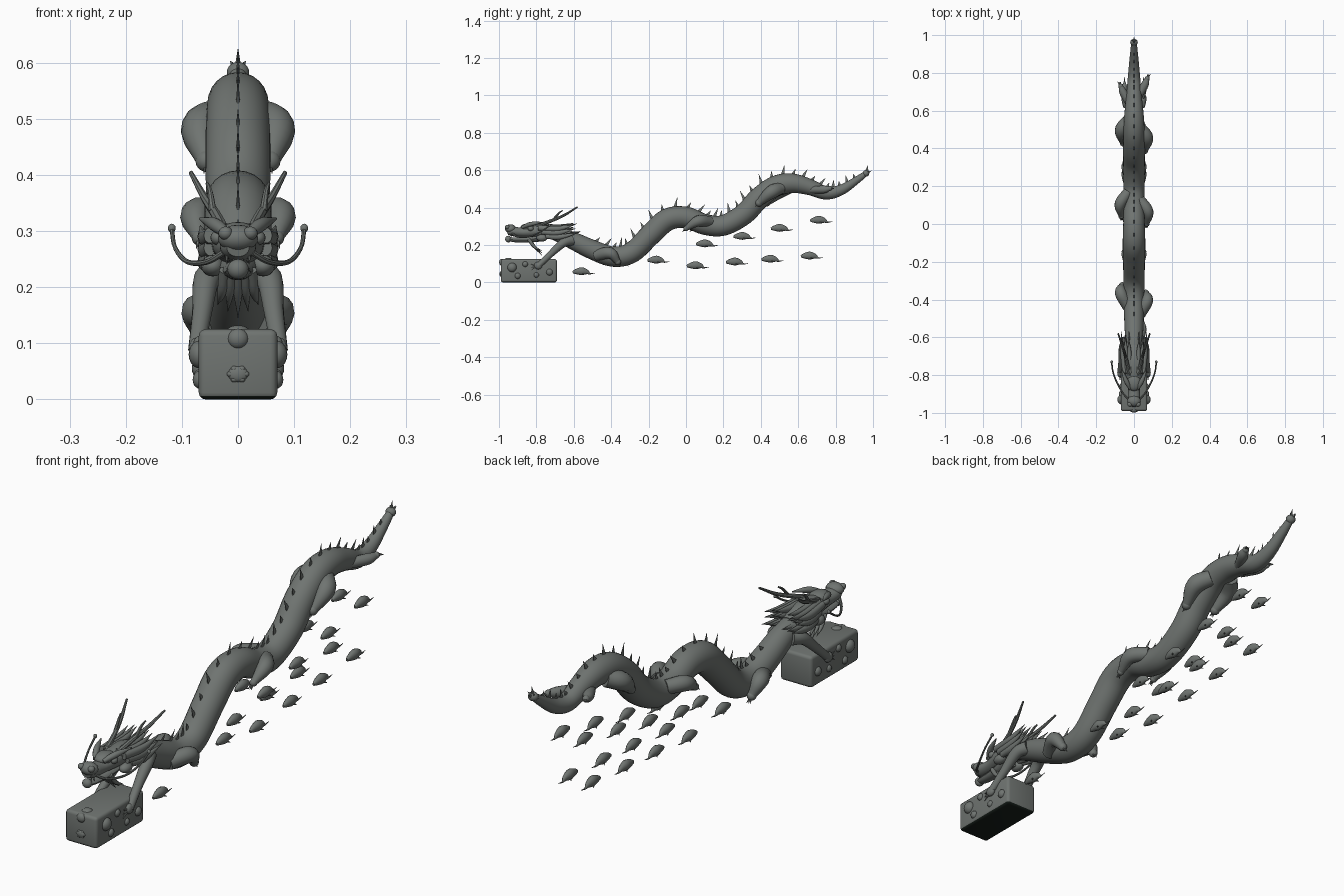
import bpy, bmesh, math, random
from mathutils import Vector, Matrix

random.seed(4)
cube = bpy.data.objects.get("Cube")
if cube:
    bpy.data.objects.remove(cube)


def material(name, colour):
    mat = bpy.data.materials.new(name)
    mat.use_nodes = True
    mat.diffuse_color = colour
    mat.node_tree.nodes["Principled BSDF"].inputs["Base Color"].default_value = colour
    return mat


stone = material("grey green stone", (0.16, 0.175, 0.165, 1))
dark = material("blackish green", (0.008, 0.013, 0.01, 1))
UP = Vector((0, 0, 1))


def finish(name, bm, angle=40):
    bmesh.ops.recalc_face_normals(bm, faces=bm.faces)
    mesh = bpy.data.meshes.new(name)
    bm.to_mesh(mesh)
    bm.free()
    mesh.materials.append(stone)
    obj = bpy.data.objects.new(name, mesh)
    bpy.context.collection.objects.link(obj)
    bpy.ops.object.select_all(action='DESELECT')
    obj.select_set(True)
    bpy.context.view_layer.objects.active = obj
    bpy.ops.object.shade_smooth_by_angle(angle=math.radians(angle))
    return obj


def smooth_path(points, steps):
    """Catmull-Rom samples; the last component of each point is the radius."""
    pts = [Vector(p) for p in points]
    pts = [pts[0] * 2 - pts[1]] + pts + [pts[-1] * 2 - pts[-2]]
    out = []
    for a, b, c, d in zip(pts, pts[1:], pts[2:], pts[3:]):
        for i in range(steps):
            t = i / steps
            out.append((b * 2 + (c - a) * t + (a * 2 - b * 5 + c * 4 - d) * t * t
                        + (b * 3 - a - c * 3 + d) * t ** 3) / 2)
    return out + [pts[-2]]


def tube(bm, points, steps=4, sides=12, wide=1, tall=1):
    path = smooth_path(points, steps)
    rings, last = [], None
    for i, p in enumerate(path):
        ahead = (path[min(i + 1, len(path) - 1)] - path[max(i - 1, 0)]).xyz.normalized()
        side = ahead.cross(UP)
        side = side.normalized() if side.length > 0.01 else Vector((1, 0, 0))
        if last and side.dot(last) < 0:
            side.negate()
        last = side
        top = side.cross(ahead)
        r = max(p.w, 0.0006)
        ring = []
        for k in range(sides):
            a = math.tau * k / sides
            ring.append(bm.verts.new(p.xyz + side * (r * wide * math.cos(a))
                                     + top * (r * tall * math.sin(a))))
        rings.append(ring)
    for lower, upper in zip(rings, rings[1:]):
        for k in range(sides):
            n = (k + 1) % sides
            bm.faces.new((lower[k], lower[n], upper[n], upper[k]))
    bm.faces.new(rings[0])
    bm.faces.new(rings[-1])


def ball(bm, centre, size):
    matrix = Matrix.Translation(centre) @ Matrix.Diagonal((*size, 1))
    bmesh.ops.create_uvsphere(bm, u_segments=16, v_segments=10, radius=1, matrix=matrix)


def spike(bm, base, direction, radius, wide=1):
    base, tip = Vector(base), Vector(base) + Vector(direction)
    tube(bm, [(*base, radius), (*tip, 0)], steps=1, sides=6, wide=wide)


# Winding body: y, z, radius
spine = [(-.72, .265, .03), (-.62, .23, .045), (-.5, .175, .052), (-.39, .138, .054),
         (-.29, .16, .056), (-.19, .255, .058), (-.1, .335, .06), (0, .348, .057),
         (.1, .31, .055), (.2, .305, .055), (.31, .365, .057), (.39, .45, .058),
         (.48, .515, .056), (.57, .53, .052), (.66, .51, .043), (.75, .478, .035),
         (.83, .495, .028), (.91, .545, .02), (.965, .585, .014)]
spine = [(0, *p) for p in spine]
bm = bmesh.new()
tube(bm, spine, steps=6, sides=24)
finish("body", bm)

# Row of back spines, leaning to the tail
bm = bmesh.new()
path = smooth_path(spine, 2)
for i in range(4, len(path) - 2):
    p = path[i]
    along = (path[i + 1] - path[i - 1]).xyz.normalized()
    normal = Vector((1, 0, 0)).cross(along)
    height = 0.046 if i % 2 else 0.03
    height *= 0.6 + p.w * 8
    spike(bm, p.xyz + normal * (p.w - 0.005), (normal + along * 0.35) * height,
          0.011, wide=0.32)
finish("back_spines", bm, 30)

# Tail tuft
bm = bmesh.new()
ball(bm, (0, .962, .583), (.02, .018, .018))
for x, y, z in [(0, .01, .042), (.014, .015, .02), (-.014, .015, .02), (0, .03, .014)]:
    spike(bm, (0, .962, .583), (x, y, z), .012, wide=.6)
finish("tail_tuft", bm)

# Four pairs of legs: path of x, y, z, radius
legs = {
    "first": [(.03, -.46, .145, .03), (.07, -.385, .157, .031), (.062, -.345, .11, .016)],
    "second": [(.03, .15, .325, .028), (.073, .085, .328, .03), (.068, .02, .288, .013)],
    "third": [(.03, .53, .505, .032), (.066, .475, .482, .036), (.056, .41, .425, .018)],
    "fourth": [(.02, .65, .495, .02), (.056, .715, .497, .021), (.07, .75, .503, .012)],
}
for label, points in legs.items():
    for side, word in ((1, "left"), (-1, "right")):
        shift = -0.02 * side
        if label == "fourth":
            shift = -shift
        leg = [(x * side, y + shift, z, r) for x, y, z, r in points]
        bm = bmesh.new()
        tube(bm, leg, steps=6, sides=14)
        knee, foot = Vector(leg[1]), Vector(leg[2])
        toes = (foot - knee).xyz.normalized()
        ball(bm, foot.xyz, [foot.w * 1.1] * 3)
        for spread in (-1, 0, 1):
            fan = Vector((spread * .3, 0, -.2))
            spike(bm, foot.xyz, (toes + fan) * .026, .007)
        finish(f"{label}_leg_{word}", bm)

# Treasure chest with a dark underside
bm = bmesh.new()
bmesh.ops.create_cube(bm, size=1, matrix=Matrix.Translation((0, -.84, .0625))
                      @ Matrix.Diagonal((.14, .3, .125, 1)))
bmesh.ops.bevel(bm, geom=bm.edges[:], offset=.012, segments=3, affect='EDGES', profile=.5)
chest = finish("chest", bm)
chest.data.materials.append(dark)
for face in chest.data.polygons:
    if face.center.z < .006:
        face.material_index = 1

# Studs on the chest
bm = bmesh.new()
for side in (-1, 1):
    for y, z, r in [(-.93, .08, .025), (-.86, .098, .015), (-.9, .035, .016),
                    (-.73, .055, .018), (-.8, .04, .014)]:
        ball(bm, (side * .068, y, z), (r * .8, r, r))
ball(bm, (0, -.985, .108), (.019, .014, .018))
ball(bm, (0, -.99, .045), (.018, .007, .014))
for k in range(6):
    a = math.tau * k / 6
    ball(bm, (.014 * math.cos(a), -.99, .045 + .011 * math.sin(a)), (.006, .005, .005))
ball(bm, (0, -.95, .122), (.02, .02, .01))
finish("chest_studs", bm)

# Skull, snout and jaw
bm = bmesh.new()
tube(bm, [(0, -.955, .27, .02), (0, -.93, .273, .032), (0, -.87, .268, .032),
          (0, -.8, .275, .045), (0, -.72, .275, .047), (0, -.65, .255, .038)],
     sides=18, tall=.8)
ball(bm, (0, -.938, .287), (.036, .03, .024))
ball(bm, (0, -.84, .295), (.036, .045, .021))
finish("head", bm)
bm = bmesh.new()
tube(bm, [(0, -.955, .232, .012), (0, -.92, .228, .021), (0, -.85, .228, .026),
          (0, -.76, .242, .036)], tall=.6)
ball(bm, (0, -.95, .232), (.019, .017, .018))
for x in (-.02, -.008, .008, .02):
    spike(bm, (x, -.935, .262), (0, 0, -.022), .004)
finish("lower_jaw", bm)

for side, word in ((1, "left"), (-1, "right")):
    def sided(points):
        return [(x * side, *rest) for x, *rest in points]

    # Face: eye, nostril, cheek, brow
    bm = bmesh.new()
    ball(bm, (.036 * side, -.83, .288), (.013, .016, .013))
    ball(bm, (.022 * side, -.955, .296), (.013, .013, .012))
    ball(bm, (.045 * side, -.77, .238), (.021, .03, .019))
    tube(bm, sided([(.018, -.875, .295, .008), (.042, -.83, .312, .012),
                    (.068, -.765, .322, .002)]))
    finish(f"face_details_{word}", bm)

    # Branched antler
    bm = bmesh.new()
    tube(bm, sided([(.024, -.8, .30, .01), (.04, -.72, .33, .009),
                    (.06, -.65, .36, .007), (.084, -.58, .404, .004)]), sides=8)
    tube(bm, sided([(.045, -.71, .335, .007), (.05, -.68, .37, .005),
                    (.055, -.66, .385, .003)]), sides=8)
    finish(f"antler_{word}", bm)

    # Long curling whisker
    bm = bmesh.new()
    tube(bm, sided([(.025, -.93, .262, .006), (.055, -.9, .245, .005),
                    (.09, -.84, .245, .0045), (.112, -.78, .27, .004),
                    (.118, -.73, .303, .004)]), sides=8)
    ball(bm, (.118 * side, -.73, .305), (.007, .007, .008))
    finish(f"whisker_{word}", bm)

    # Mane locks sweeping back
    bm = bmesh.new()
    for row in range(3):
        for k in range(3):
            x = .02 + .015 * k
            z = .3 - .022 * row - .004 * k
            reach = random.uniform(.15, .2)
            tube(bm, sided([(x, -.79 + .02 * row, z, .014),
                            (x * 1.2, -.77 + reach * .5, z - .004, .015),
                            (x * 1.35, -.76 + reach, z + .018, 0)]),
                 steps=4, sides=10, wide=.8)
    finish(f"mane_{word}", bm, 60)

    # Arm and hand holding the chest
    bm = bmesh.new()
    tube(bm, sided([(.035, -.61, .225, .028), (.056, -.655, .212, .024),
                    (.064, -.72, .155, .018), (.074, -.79, .088, .015)]), steps=6)
    ball(bm, (.075 * side, -.79, .09), (.013, .022, .02))
    for drop in (-.026, -.01, .008):
        spike(bm, (.074 * side, -.795, .09), (0, -.035, drop), .008)
    finish(f"arm_{word}", bm)

# Beard
bm = bmesh.new()
for k in range(-2, 3):
    x = k * .012
    tube(bm, [(x, -.84, .23, .01), (x * 1.2, -.81, .19, .008),
              (x * 1.5, -.77, .145 + abs(k) * .012, 0)], sides=8)
finish("beard", bm, 60)

# Small floating fish in pairs beneath the body
shoal = [(-.57, .058), (-.17, .12), (.04, .09), (.25, .11), (.44, .125), (.65, .142),
         (.09, .207), (.29, .247), (.49, .29), (.7, .333)]
for number, (y, z) in enumerate(shoal):
    y += .012
    for side in (-1, 1):
        if number == 0 and side < 0:
            continue
        x = side * .05
        bm = bmesh.new()
        tube(bm, [(x, y - .048, z - .003, .006), (x, y - .03, z, .014),
                  (x, y, z + .002, .021), (x, y + .028, z - .002, .013),
                  (x, y + .045, z - .011, .004), (x, y + .07, z - .008, .001)],
             steps=3, wide=.75)
        for fin in (-1, 1):
            spike(bm, (x, y - .005, z - .006), (fin * .017, .02, -.009), .008)
        finish(f"fish_{number}_{'left' if side > 0 else 'right'}", bm)
